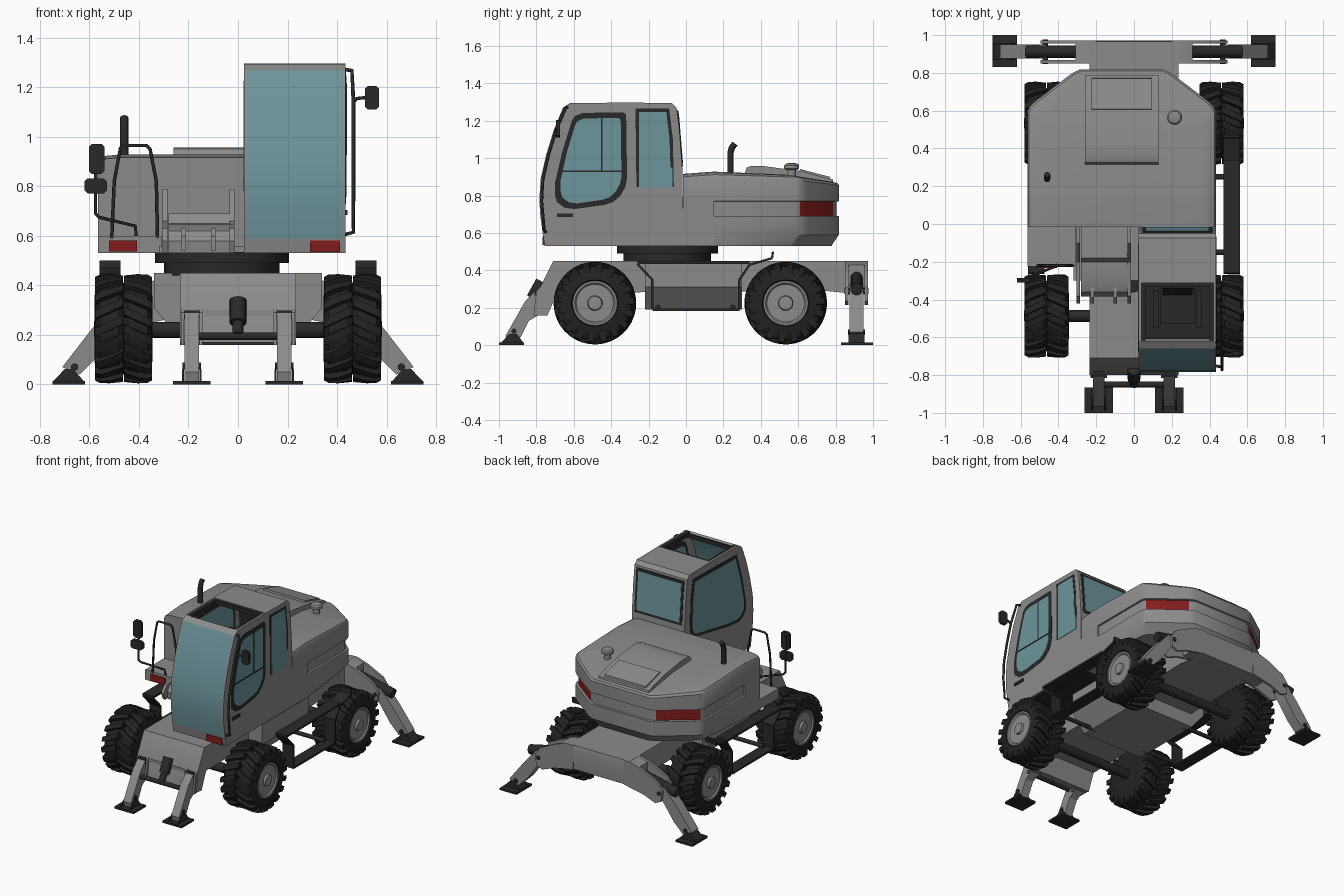
import bpy, bmesh, math
from mathutils import Vector

if "Cube" in bpy.data.objects:
    bpy.data.objects.remove(bpy.data.objects["Cube"])


def material(name, *rgb):
    m = bpy.data.materials.new(name)
    m.diffuse_color = (*rgb, 1)
    m.use_nodes = True
    m.node_tree.nodes["Principled BSDF"].inputs["Base Color"].default_value = m.diffuse_color
    return m


GRAY = material("body gray", .26, .26, .26)
BLACK = material("black trim", .022, .022, .022)
TYRE = material("tyre rubber", .016, .016, .016)
GLASS = material("teal glass", .15, .30, .33)
RED = material("red lamp", .23, .012, .012)


def part(name, lofts, *mats, strip=False):
    """One object from a list of lofts; each loft is a list of equal point loops."""
    bm = bmesh.new()
    for loops in lofts:
        vs = [[bm.verts.new(p) for p in loop] for loop in loops]
        n = len(vs[0])
        for a, b in zip(vs, vs[1:]):
            for i in range(n):
                bm.faces.new((a[i], a[(i + 1) % n], b[(i + 1) % n], b[i]))
        for cap in (vs[0], vs[-1]):
            if strip:
                for i in range(n // 2 - 1):
                    bm.faces.new((cap[i], cap[i + 1], cap[n - 2 - i], cap[n - 1 - i]))
            else:
                bm.faces.new(cap)
    bmesh.ops.recalc_face_normals(bm, faces=bm.faces)
    me = bpy.data.meshes.new(name)
    bm.to_mesh(me)
    bm.free()
    for m in mats:
        me.materials.append(m)
    ob = bpy.data.objects.new(name, me)
    bpy.context.collection.objects.link(ob)
    return ob


def prism(axis, pts, lo, hi):
    put = {'x': lambda p, t: (t, *p), 'y': lambda p, t: (p[0], t, p[1]), 'z': lambda p, t: (*p, t)}[axis]
    return [[put(p, t) for p in pts] for t in (lo, hi)]


def block(x0, x1, y0, y1, z0, z1):
    return prism('z', [(x0, y0), (x1, y0), (x1, y1), (x0, y1)], z0, z1)


def rod(p, q, r, n=16):
    p, q = Vector(p), Vector(q)
    rot = (q - p).to_track_quat('Z', 'Y')
    ring = [rot @ Vector((r * math.cos(k * math.tau / n), r * math.sin(k * math.tau / n), 0)) for k in range(n)]
    return [[c + v for v in ring] for c in (p, q)]


def rail(name, pts, r):
    cu = bpy.data.curves.new(name, 'CURVE')
    cu.dimensions, cu.bevel_depth, cu.bevel_resolution, cu.use_fill_caps = '3D', r, 2, True
    sp = cu.splines.new('POLY')
    sp.points.add(len(pts) - 1)
    for s, p in zip(sp.points, pts):
        s.co = (*p, 1)
    cu.materials.append(BLACK)
    bpy.context.collection.objects.link(bpy.data.objects.new(name, cu))


def shrink(pts, w):
    """Scale an outline so that its bounding box loses w on each side."""
    out = []
    for k in (0, 1):
        c = [p[k] for p in pts]
        mid, half = (max(c) + min(c)) / 2, (max(c) - min(c)) / 2
        out.append([mid + (v - mid) * (half - w) / half for v in c])
    return list(zip(*out))


# Wheels: twin tyres, slanted lugs, flat rim with hub
def lathe(profile, s, cy, n=40):
    return [[(s * x, cy + r * math.cos(k * math.tau / n), .225 + r * math.sin(k * math.tau / n))
             for k in range(n)] for x, r in profile]


def lug(s, cy, x0, x1, a):
    def section(x, a, low, top):
        return [(s * x, cy + r * math.cos(a + d), .225 + r * math.sin(a + d))
                for r, d in ((low, -.105), (top, -.08), (top, .08), (low, .105))]
    return [section(x0, a, .18, .216), section((x0 + x1) / 2, a + .13, .18, .221),
            section((x0 + 5 * x1) / 6, a + .21, .18, .219), section(x1, a + .24, .16, .208)]


TREAD = [(.345, .05), (.345, .12), (.35, .175), (.365, .197), (.445, .2), (.4625, .185),
         (.48, .2), (.56, .197), (.575, .175), (.58, .125), (.57, .118), (.545, .115)]
RIM = [(.54, .119), (.575, .119), (.575, .108), (.566, .1), (.566, .04), (.58, .036), (.582, .02)]
for s, side in ((1, "right"), (-1, "left")):
    for cy, end in ((-.487, "front"), (.533, "rear")):
        lugs = [lug(s, cy, .4625 + d * .003, .4625 + d * .116, k * math.tau / 18 + (.174 if d > 0 else 0))
                for k in range(18) for d in (1, -1)]
        part(f"{end}_{side}_tyres", [lathe(TREAD, s, cy)] + lugs, TYRE)
        part(f"{end}_{side}_rim", [lathe(RIM, s, cy)], GRAY)

# Undercarriage
part("chassis", [prism('x', [(-.71, .45), (-.78, .31), (-.80, .17), (-.74, .16), (-.69, .28), (.75, .29),
                             (.85, .28), (.965, .28), (.972, .42), (.965, .45)], -.235, .235)], GRAY)
part("belly", [prism('y', [(-.34, .45), (-.34, .31), (-.24, .19), (.24, .19), (.34, .31), (.34, .45)], -.22, .3)], GRAY)
part("axles", [rod((-.36, y, .22), (.36, y, .22), .032) for y in (-.487, .533)], BLACK)
part("turntable", [rod((-.065, -.1, .44), (-.065, -.1, .49), .233, 40),
                   rod((-.065, -.1, .49), (-.065, -.1, .535), .27, 40)], BLACK)

# Side steps: top plate with a hanging frame
STEP = [(-.26, .435), (-.18, .35), (-.18, .19), (.285, .19), (.285, .35), (.34, .43), (.46, .465), (.465, .5)]
for s, side in ((1, "right"), (-1, "left")):
    x0, x1 = sorted((s * .475, s * .56))
    bars = [block(x0, x1, -.26, .34, .434, .448)]
    for (a, b), (c, d) in zip(STEP, STEP[1:]):
        n = Vector((b - d, c - a)).normalized() * .006
        bars.append(prism('x', [(a + n.x, b + n.y), (c + n.x, d + n.y), (c - n.x, d - n.y), (a - n.x, b - n.y)], x0, x1))
    part(f"{side}_step", bars, BLACK)
    part(f"{side}_step_brackets", [rod((s * .2, y, .203), (s * .5, y, .203), .014) for y in (-.15, .25)], BLACK)

# Rear stabiliser beam, legs and feet
ARM = [(.2, .45), (.25, .45), (.33, .425), (.455, .365), (.495, .31), (.485, .235), (.44, .215), (.35, .25), (.2, .28)]
LEG = [(.46, .33), (.5, .325), (.59, .225), (.71, .07), (.64, .04), (.57, .11), (.47, .25)]
for s, side in ((1, "right"), (-1, "left")):
    flip = lambda pts: [(s * x, z) for x, z in pts]
    part(f"{side}_rear_beam", [prism('y', flip(ARM), a, b) for a, b in ((.85, .868), (.955, .972))]
         + [prism('y', flip([(.2, .449), (.25, .449), (.31, .43), (.31, .27), (.2, .28)]), .86, .96)], GRAY)
    part(f"{side}_rear_leg", [prism('y', flip(LEG), .875, .95)], GRAY)
    part(f"{side}_rear_cylinder", [rod((s * .3, .912, .36), (s * .57, .912, .3), .033)], BLACK)
    part(f"{side}_rear_pins", [rod((s * x, .912 - h, z), (s * x, .912 + h, z), .015)
                               for x, z, h in ((.47, .29, .064), (.66, .07, .045))], BLACK)
    part(f"{side}_rear_foot", [block(*sorted((s * .619, s * .75)), .83, 1, 0, .014),
                               prism('y', flip([(.622, .012), (.747, .012), (.7, .062), (.665, .062)]), .87, .955)], BLACK)
    # Front stabilisers
    fx = s * .187
    fl = [(-.72, .30), (-.80, .295), (-.86, .235), (-.965, .05), (-.955, .013), (-.9, .013), (-.84, .13), (-.74, .19)]
    part(f"{side}_front_leg", [prism('x', fl, fx - .03, fx + .03)], GRAY)
    part(f"{side}_front_leg_cap", [prism('x', [(-.77, .27), (-.812, .265), (-.805, .298), (-.77, .3)], fx - .032, fx + .032)], BLACK)
    part(f"{side}_front_bracket", [prism('x', [(-.73, .36), (-.80, .29), (-.815, .16), (-.74, .16)], fx + d - .006, fx + d + .006)
                                   for d in (-.037, .037)], GRAY)
    part(f"{side}_front_pins", [rod((fx - h, y, z), (fx + h, y, z), .014)
                                for y, z, h in ((-.77, .22, .045), (-.92, .075, .038))], BLACK)
    part(f"{side}_front_foot", [block(fx - .075, fx + .075, -1, -.865, 0, .014)]
         + [prism('x', [(-.99, .012), (-.868, .012), (-.905, .06), (-.945, .06)], fx + d - .004, fx + d + .004)
            for d in (-.035, .035)], BLACK)
part("front_ram", [rod((0, -.77, .34), (0, -.82, .25), .034), rod((0, -.8, .28), (0, -.85, .2), .022),
                   rod((-.17, -.85, .195), (.17, -.85, .195), .015)], BLACK)
part("front_ram_plate", [block(-.135, .14, -.785, -.74, .2, .3)], GRAY)

# Engine body: stacked outlines with a recessed band and rear corner lamps
CX = -.065
HALF = [(.5, -.015), (.5, .15), (.5, .151), (.5, .595), (.488, .622), (.465, .645), (.265, .797), (.225, .817)]


def outline(z, inset, start=0, drop=0):
    half = []
    for i, (x, y) in enumerate(HALF):
        d = inset if i >= start else 0
        zz = z - drop * max(0, y - .5) / .315 - (.012 if i == 0 and drop else 0)
        half.append((x - d, y - (d if y > .5 else 0), zz))
    return [(CX + x, y, z) for x, y, z in half] + [(CX - x, y, z) for x, y, z in reversed(half)]


body = part("engine_body", [[outline(.53, .04, 3), outline(.59, 0), outline(.69, 0), outline(.692, .012, 2),
                             outline(.768, .012, 2), outline(.77, 0), outline(.895, 0, 0, .04),
                             outline(.912, .008, 0, .045), outline(.923, .03, 0, .05), outline(.928, .08, 0, .05)]],
            GRAY, RED, strip=True)
for f in body.data.polygons:
    c = f.center
    if .70 < c.z < .76 and .61 < c.y < .79 and abs(f.normal.z) < .3 and abs(f.normal.x) > .4:
        f.material_index = 1

# Hatch, filler cap, exhaust
part("hatch", [prism('x', [(.31, .91), (.325, .95), (.35, .958), (.42, .957), (.62, .93), (.785, .885), (.79, .86)], -.26, .13)], GRAY)
part("hatch_panel", [prism('x', [(.6, .92), (.61, .942), (.77, .9), (.775, .87)], -.225, .095)], GRAY)
part("filler_cap", [rod((.215, .565, .89), (.215, .565, .95), .022),
                    [[(.215 + r * math.cos(k * math.tau / 24), .565 + r * math.sin(k * math.tau / 24), z) for k in range(24)]
                     for r, z in ((.03, .938), (.04, .945), (.04, .96), (.032, .97), (.015, .974))]], GRAY)
rail("exhaust", [(-.46, .238, .88), (-.46, .238, 1.03), (-.46, .245, 1.055), (-.46, .262, 1.078)], .017)

# Front deck and boom mount
part("deck", [block(-.565, -.31, -.225, .01, .53, .6), block(-.32, .03, -.3, .01, .53, .56)], GRAY)
part("boom_mount", [prism('x', [(.01, .53), (-.38, .53), (-.385, .58), (-.36, .62), (-.3, .645), (-.2, .65), (-.18, .69), (.01, .69)],
                          -.28, -.02)], GRAY)
PLATE = [(.01, .53), (-.4, .53), (-.42, .58), (-.38, .63), (-.2, .66), (-.1, .79), (.01, .79)]
part("boom_plates", [prism('x', PLATE, x - .01, x + .01) for x in (-.295, -.025)]
     + [prism('x', [(-.3, .54), (-.42, .54), (-.42, .6), (-.39, .63), (-.3, .63)], x - .009, x + .009) for x in (-.22, -.1)], GRAY)
part("front_lamps", [block(-.522, -.408, -.232, -.22, .537, .582), block(.29, .412, -.768, -.74, .535, .582)], RED)

# Cab shell: side walls, front glass, roof and back panels
CAB = [(-.755, .53), (-.765, .59), (-.78, .70), (-.784, .78), (-.777, .89), (-.747, 1.02), (-.707, 1.15), (-.658, 1.27),
       (-.62, 1.295), (-.31, 1.297), (-.075, 1.295), (-.05, 1.27), (-.035, 1.15), (-.02, .95), (-.015, .53)]
part("cab_walls", [prism('x', CAB, a, b) for a, b in ((.025, .037), (.423, .435))], GRAY)


def panel(name, pts, x0, x1, mat, t=.012):
    """Sheet following part of the cab outline, with its thickness towards the cab middle."""
    inner = [(y + t * (1 if y < -.6 else -1 if y > -.08 else 0), z - (t if z > 1.25 else 0)) for y, z in pts]
    part(name, [prism('x', pts + inner[::-1], x0, x1)], mat)


panel("cab_chin", CAB[:2], .03, .43, GRAY)
panel("windscreen", CAB[1:8], .036, .424, GLASS)
panel("cab_brow", CAB[7:9], .03, .43, GRAY)
panel("cab_roof", CAB[9:11], .03, .43, GRAY)
panel("cab_back", CAB[10:], .03, .43, GRAY)
part("cab_floor", [block(.035, .425, -.75, -.02, .53, .56)], BLACK)
part("roof_window_frame", [block(.036, .06, -.62, -.305, 1.265, 1.293), block(.4, .424, -.62, -.305, 1.265, 1.293),
                           block(.037, .423, -.63, -.6, 1.255, 1.284), block(.037, .423, -.33, -.311, 1.265, 1.293)], BLACK)

# Side and rear windows
DOOR = [(-.57, 1.235), (-.55, 1.242), (-.335, 1.245), (-.32, 1.235), (-.315, .89), (-.325, .845), (-.35, .8), (-.39, .765),
        (-.435, .75), (-.595, .728), (-.65, .735), (-.69, .765), (-.70, .80), (-.70, .87), (-.66, 1.04), (-.61, 1.2), (-.595, 1.225)]
REAR = [(-.27, 1.265), (-.09, 1.265), (-.07, 1.1), (-.065, .845), (-.265, .845)]
REAR_GLASS = [(-.252, 1.248), (-.105, 1.248), (-.088, 1.1), (-.083, .95), (-.072, .95), (-.072, .843), (-.25, .843)]
LEFT = [(-.60, 1.24), (-.11, 1.25), (-.085, 1.1), (-.08, .9), (-.09, .865), (-.12, .84), (-.5, .77), (-.62, .757), (-.66, .77),
        (-.70, .81), (-.70, .88), (-.66, 1.05)]
for name, pts, glass, x, s in (("door_window", DOOR, shrink(DOOR, .03), .435, 1), ("rear_side_window", REAR, REAR_GLASS, .435, 1),
                               ("left_window", LEFT, shrink(LEFT, .024), .025, -1)):
    part(name + "_frame", [prism('x', pts, x - s * .014, x + s * .0015)], BLACK)
    part(name + "_glass", [prism('x', glass, x - s * .016, x + s * .003)], GLASS)
part("door_window_bars", [block(.436, .4405, -.454, -.446, .93, 1.215), block(.436, .4405, -.67, -.345, .926, .934),
                          block(.43, .442, -.69, -.605, .685, .705)], BLACK)
back = lambda x0, x1, z0, z1, d: [[(x, -.02 - (z - .95) * .082 + k, z) for x, z in ((x0, z0), (x1, z0), (x1, z1), (x0, z1))]
                                  for k in (-.018, d)]
part("back_window_frame", [back(.045, .415, .955, 1.255, .004)], BLACK)
part("back_window_glass", [back(.062, .398, .972, 1.238, .006)], GLASS)

# Seat and controls
part("seat", [block(.14, .32, -.53, -.34, .72, .79), prism('x', [(-.38, .76), (-.33, .76), (-.3, 1.12), (-.34, 1.13)], .15, .31),
              block(.18, .28, -.49, -.38, .55, .73), block(.1, .13, -.55, -.35, .83, .87), block(.33, .36, -.55, -.35, .83, .87)], BLACK)
rail("steering_column", [(.23, -.72, .56), (.23, -.64, .88)], .018)

# Hand rails and mirrors
rail("deck_rail", [(-.51, -.22, .59), (-.5, -.22, .82), (-.475, -.22, .955), (-.46, -.22, .965), (-.37, -.22, .965),
                   (-.355, -.22, .95), (-.33, -.22, .82), (-.325, -.22, .59)], .007)
rail("left_mirror_arm", [(-.41, -.215, .59), (-.415, -.225, .64), (-.56, -.28, .675), (-.575, -.285, .69), (-.575, -.285, .95)], .007)


def mirror(x0, x1, y0, y1, z0, z1, c=.012):
    return prism('y', [(x0 + c, z0), (x1 - c, z0), (x1, z0 + c), (x1, z1 - c), (x1 - c, z1), (x0 + c, z1), (x0, z1 - c), (x0, z0 + c)], y0, y1)


part("left_mirrors", [mirror(-.602, -.54, -.305, -.285, .85, .972), mirror(-.62, -.53, -.31, -.285, .772, .832)], BLACK)
rail("cab_rail", [(.43, -.635, 1.272), (.46, -.645, 1.268), (.466, -.695, 1.15), (.466, -.735, 1.02), (.466, -.765, .89),
                  (.466, -.772, .77), (.466, -.758, .615), (.43, -.75, .605)], .008)
rail("right_mirror_arm", [(.466, -.695, 1.14), (.48, -.695, 1.155), (.53, -.685, 1.16)], .007)
part("right_mirror", [mirror(.512, .57, -.695, -.675, 1.11, 1.205)], BLACK)

# Smooth round parts, keep edges crisp
bpy.ops.object.select_all(action='DESELECT')
for ob in bpy.data.objects:
    if ob.type == 'MESH':
        ob.select_set(True)
        bpy.context.view_layer.objects.active = ob
bpy.ops.object.shade_smooth_by_angle(angle=math.radians(30))
